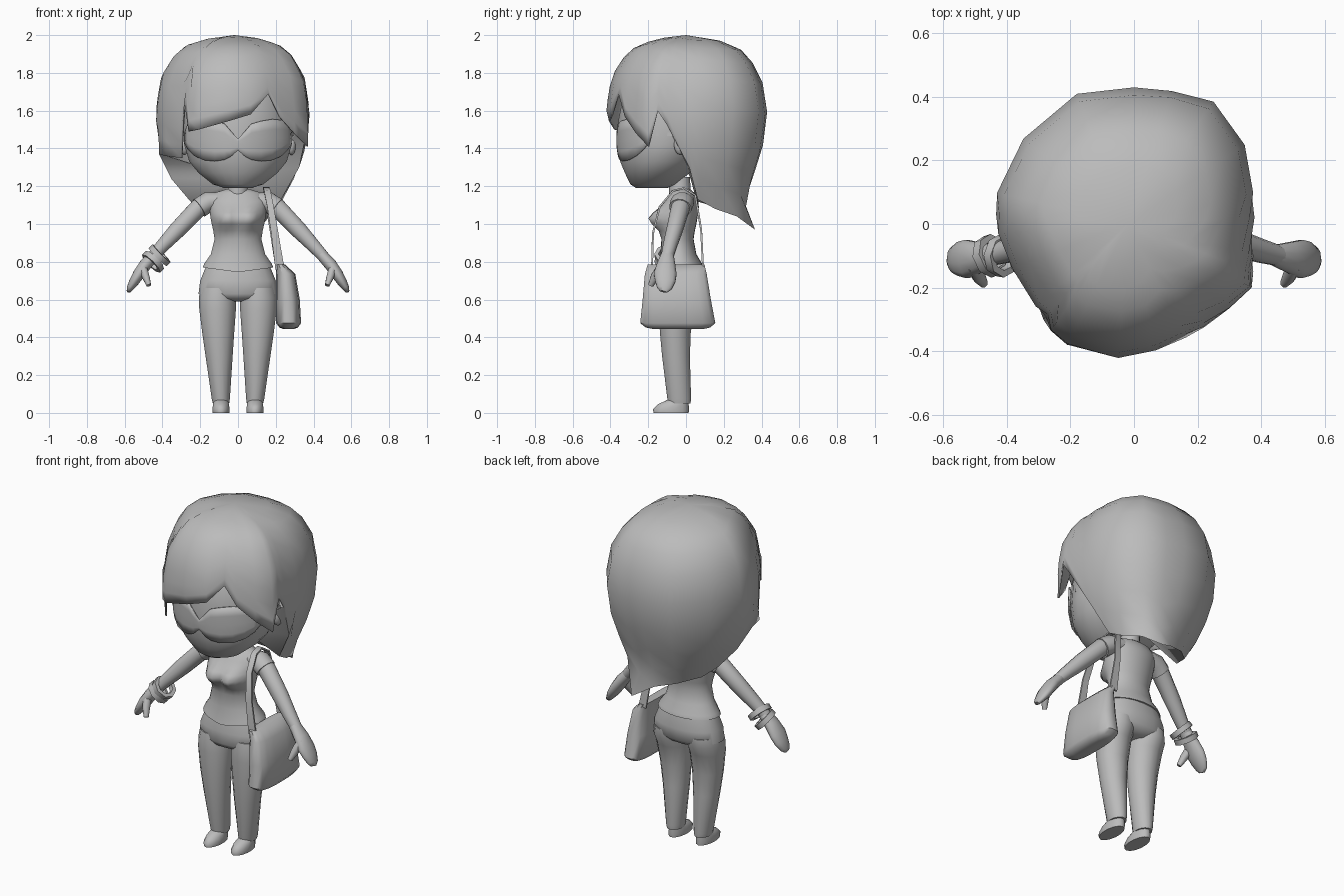
import bpy, bmesh, math
from mathutils import Vector

grey = bpy.data.materials.new("plain_grey")
grey.diffuse_color = (0.5, 0.5, 0.5, 1)


def make(name, verts, faces, angle=60, thick=0):
    me = bpy.data.meshes.new(name)
    me.from_pydata([tuple(v) for v in verts], [], faces)
    bm = bmesh.new()
    bm.from_mesh(me)
    bmesh.ops.recalc_face_normals(bm, faces=bm.faces)
    bm.to_mesh(me)
    bm.free()
    me.materials.append(grey)
    me.shade_smooth()
    me.set_sharp_from_angle(angle=math.radians(angle))
    ob = bpy.data.objects.new(name, me)
    bpy.context.collection.objects.link(ob)
    if thick:
        mod = ob.modifiers.new("thickness", 'SOLIDIFY')
        mod.thickness = thick
        mod.offset = -1
    return ob


def skin(name, rings, angle=60):
    """Join equal rings of points and cap both ends."""
    n = len(rings[0])
    verts = [p for r in rings for p in r]
    faces = [(i * n + j, i * n + (j + 1) % n, (i + 1) * n + (j + 1) % n, (i + 1) * n + j)
             for i in range(len(rings) - 1) for j in range(n)]
    faces += [tuple(range(n)), tuple(range(len(verts) - n, len(verts)))]
    return make(name, verts, faces, angle)


def stack(name, rows, n=14, power=1.0, side=1, angle=60):
    """Level oval rings: z, centre x, half width, front y, back y."""
    rings = []
    for z, cx, rx, y0, y1 in rows:
        ring = []
        for k in range(n):
            a = 2 * math.pi * (k + 0.5) / n
            c, s = math.cos(a), math.sin(a)
            c = math.copysign(abs(c) ** power, c)
            s = math.copysign(abs(s) ** power, s)
            ring.append((side * (cx + rx * c), (y0 + y1) / 2 + (y1 - y0) / 2 * s, z))
        rings.append(ring)
    return skin(name, rings, angle)


def tube(name, path, ref, n=10, side=1, angle=60):
    """Oval tube along a path: x, y, z, radius along ref, other radius."""
    pts = [Vector((side * p[0], p[1], p[2])) for p in path]
    rings = []
    for i, p in enumerate(pts):
        t = (pts[min(i + 1, len(pts) - 1)] - pts[max(i - 1, 0)]).normalized()
        u = Vector(ref)
        u = (u - t * u.dot(t)).normalized()
        v = t.cross(u)
        rings.append([p + u * path[i][3] * math.cos(2 * math.pi * (k + .5) / n)
                      + v * path[i][4] * math.sin(2 * math.pi * (k + .5) / n) for k in range(n)])
    return skin(name, rings, angle)


def ball(name, c, r):
    rows = [(c[2] + r[2] * math.sin(a), c[0], r[0] * math.cos(a),
             c[1] - r[1] * math.cos(a), c[1] + r[1] * math.cos(a))
            for a in (math.radians(d) for d in (-80, -50, -25, 0, 25, 50, 80))]
    return stack(name, rows, 12)


def lerp(table, t):
    for (a, *va), (b, *vb) in zip(table, table[1:]):
        if a <= t <= b:
            f = (t - a) / (b - a)
            return [p + (q - p) * f for p, q in zip(va, vb)]
    return table[0][1:] if t < table[0][0] else table[-1][1:]


# head
HEAD = [(1.19, 0, .07, -.265, -.10), (1.21, 0, .135, -.295, -.05), (1.27, 0, .21, -.325, .02),
        (1.33, 0, .26, -.35, .09), (1.42, 0, .287, -.36, .15), (1.55, 0, .29, -.36, .20),
        (1.70, 0, .275, -.33, .22), (1.85, 0, .18, -.20, .20)]
stack("head", HEAD, 24)
stack("neck", [(1.12, 0, .06, -.09, .03), (1.25, 0, .05, -.09, .02)])

# sunglasses wrapped on the face
LENS = [(0, 1.45, 1.39), (.04, 1.495, 1.355), (.07, 1.53, 1.34), (.12, 1.545, 1.332),
        (.18, 1.555, 1.338), (.23, 1.55, 1.362), (.262, 1.53, 1.395), (.28, 1.48, 1.43)]
cols = [(-x, t, b) for x, t, b in reversed(LENS[1:])] + LENS
verts, faces = [], []
for x, t, b in cols:
    for k in range(5):
        z = t + (b - t) * k / 4
        _, rx, y0, y1 = lerp(HEAD, z)
        y = (y0 + y1) / 2 - (y1 - y0) / 2 * math.sqrt(max(0, 1 - (x / (rx + .01)) ** 2))
        verts.append((x * 1.02, y - .009, z))
for i in range(len(cols) - 1):
    faces += [(i * 5 + k, i * 5 + k + 1, i * 5 + k + 6, i * 5 + k + 5) for k in range(4)]
make("sunglasses", verts, faces, thick=.007)

# hair columns: outline x, y, lower edge z, outline scale at that edge
HAIR = [(-.05, -.425, 1.545, .96), (.07, -.405, 1.58, .97), (.165, -.365, 1.69, .98),
        (.22, -.325, 1.57, 1), (.30, -.265, 1.48, 1), (.37, -.20, 1.41, 1),
        (.375, -.15, 1.60, 1), (.378, -.10, 1.52, .98), (.38, .02, 1.30, .86),
        (.38, .10, 1.13, .62), (.35, .25, 1.08, .62), (.25, .385, 1.04, .70),
        (.12, .42, .97, .87), (0, .43, 1.03, .70), (-.18, .41, 1.06, .62),
        (-.35, .27, 1.09, .60), (-.435, .10, 1.12, .56), (-.437, .03, 1.24, .80),
        (-.43, -.03, 1.37, .97), (-.385, -.14, 1.36, 1), (-.31, -.26, 1.35, .97),
        (-.285, -.30, 1.65, 1), (-.262, -.335, 1.49, 1), (-.21, -.38, 1.50, 1)]
PROFILE = [(.97, .66), (1.10, .70), (1.27, .84), (1.40, .94), (1.50, .985), (1.60, 1), (1.78, .93),
           (1.90, .75), (1.95, .59), (1.985, .30), (2.0, 0)]
STEPS = (.03, .08, .15, .26, .42, .60, .75, .88, 1)
verts, faces, m = [(-.02, 0, 2.0)], [], len(STEPS)
for x, y, zb, sb in HAIR:
    base = lerp(PROFILE, zb)[0]
    for f in STEPS:
        z = 2.0 - (2.0 - zb) * f
        s = lerp(PROFILE, z)[0] + (sb - base) * f ** 10
        verts.append((-.02 + (x + .02) * s, y * s, z))
n = len(HAIR)
for i in range(n):
    a, b = 1 + i * m, 1 + (i + 1) % n * m
    faces.append((0, a, b))
    faces += [(a + k, a + k + 1, b + k + 1, b + k) for k in range(m - 1)]
# closed underside of the back hair
verts.append((0, .04, 1.24))
faces += [(m * (i + 1), len(verts) - 1, m * (i + 2)) for i in range(7, 18)]
make("hair", verts, faces, 75, .008)

# shirt, with the chest pushed forward and the hem dipping at the front
shirt = stack("shirt", [(.77, 0, .188, -.155, .09), (.79, 0, .18, -.15, .085),
                        (.84, 0, .145, -.135, .055), (.92, 0, .125, -.13, .04),
                        (.965, 0, .132, -.135, .047), (1.0, 0, .14, -.14, .055),
                        (1.03, 0, .146, -.145, .06), (1.06, 0, .15, -.142, .065),
                        (1.09, 0, .153, -.13, .068), (1.12, 0, .155, -.115, .065),
                        (1.165, 0, .125, -.085, .045), (1.185, 0, .06, -.07, .02)], 26)
for v in shirt.data.vertices:
    if v.co.y < -.05:
        if v.co.z < .8:
            v.co.z -= .025 * (1 - abs(v.co.x) / .19)
        v.co.y -= .068 * math.exp(-((abs(v.co.x) - .06) / .06) ** 2 - ((v.co.z - 1.025) / .05) ** 2)

# trousers seat
stack("trouser_seat", [(.59, 0, .07, -.09, .04), (.605, 0, .15, -.135, .065),
                       (.63, 0, .211, -.149, .088), (.70, 0, .202, -.152, .096),
                       (.79, 0, .165, -.13, .075)], 22, .9)

for side, label in ((1, "left"), (-1, "right")):
    ball("ear_" + label, (side * .283, -.03, 1.42), (.025, .035, .055))
    tube("glasses_arm_" + label, [(.275, -.16, 1.475, .014, .006), (.29, -.02, 1.475, .014, .006)],
         (0, 0, 1), 4, side)
    # trouser leg and shoe
    stack("trouser_leg_" + label, [(.05, .09, .044, -.095, .025), (.075, .091, .049, -.10, .028),
                                   (.30, .10, .073, -.128, .022), (.43, .105, .087, -.14, .027),
                                   (.55, .108, .099, -.146, .05), (.61, .108, .101, -.147, .08),
                                   (.66, .105, .095, -.14, .08)], 16, side=side)
    stack("shoe_" + label, [(0, .09, .045, -.172, .014), (.02, .09, .047, -.175, .016),
                            (.045, .09, .043, -.15, .014), (.075, .09, .034, -.085, .014)],
          14, side=side)
    # sleeve, arm, hand and thumb
    tube("sleeve_" + label, [(.09, -.015, 1.125, .06, .045), (.16, -.02, 1.115, .062, .056),
                             (.205, -.03, 1.085, .06, .056)], (0, 1, 0), 12, side)
    tube("arm_" + label, [(.14, -.02, 1.12, .05, .045), (.21, -.03, 1.085, .05, .05),
                          (.32, -.06, .97, .044, .046), (.40, -.085, .885, .038, .037),
                          (.455, -.10, .825, .033, .031)], (0, 1, 0), 12, side)
    tube("hand_" + label, [(.44, -.098, .84, .033, .031), (.49, -.105, .785, .05, .034),
                           (.525, -.11, .735, .062, .032), (.55, -.11, .695, .055, .027),
                           (.572, -.115, .66, .04, .018), (.58, -.12, .642, .02, .01)],
         (0, 1, 0), 12, side)
    tube("thumb_" + label, [(.505, -.125, .775, .028, .024), (.488, -.165, .72, .024, .021),
                            (.472, -.187, .675, .015, .013)], (0, 1, 0), 8, side)

# two square-edged bangles on one wrist
for i, (cx, cz, tilt) in enumerate(((-.415, .835, .25), (-.45, .80, -.1))):
    axis = Vector((-.70, -.15 + tilt, -.70)).normalized()
    u = axis.cross(Vector((0, 1, 0))).normalized()
    v = axis.cross(u)
    verts, faces, k = [], [], 8
    for j in range(k):
        a = 2 * math.pi * j / k
        d = u * math.cos(a) + v * math.sin(a)
        for r, h in ((.045, -.015), (.067, -.015), (.067, .015), (.045, .015)):
            verts.append(Vector((cx, -.10, cz)) + d * r + axis * h)
        faces += [(j * 4 + q, j * 4 + (q + 1) % 4, (j + 1) % k * 4 + (q + 1) % 4,
                   (j + 1) % k * 4 + q) for q in range(4)]
    make("bangle_%d" % (i + 1), verts, faces, 50)

# shoulder bag and its strap
stack("bag", [(.443, .268, .025, -.17, .09), (.452, .268, .05, -.215, .13),
              (.475, .268, .067, -.245, .158), (.60, .264, .064, -.232, .134),
              (.735, .252, .052, -.22, .112), (.785, .225, .026, -.205, .10)], 16, .7, angle=50)
tube("bag_strap", [(.222, -.18, .76, .034, .007), (.195, -.175, .95, .027, .007),
                   (.172, -.14, 1.09, .024, .007), (.155, -.07, 1.175, .024, .007),
                   (.15, -.01, 1.19, .024, .007), (.155, .05, 1.15, .024, .007),
                   (.185, .08, .97, .025, .007), (.222, .09, .77, .034, .007)], (1, 0, 0), 4)
